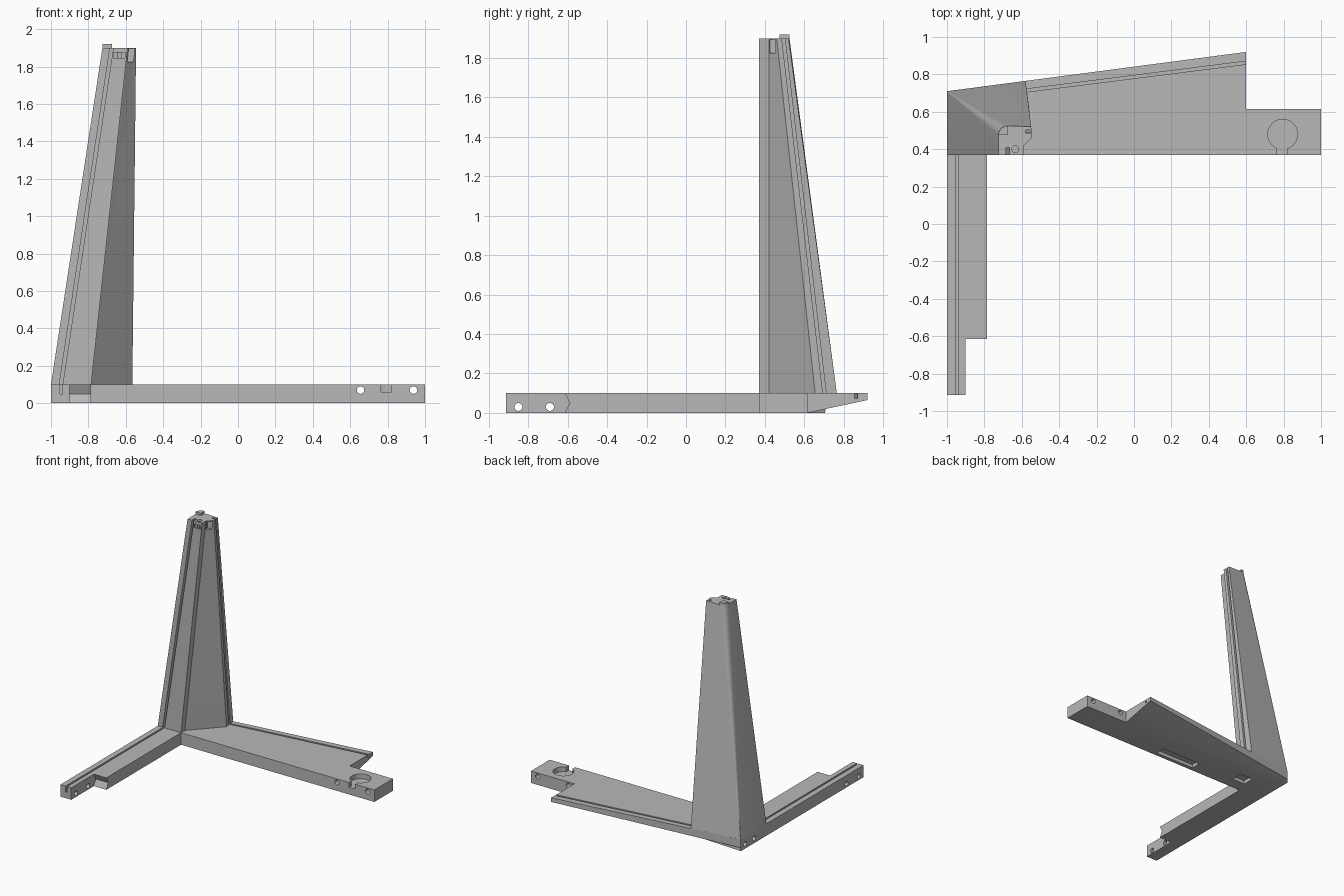
import bpy, bmesh, math
from mathutils import Vector

cube = bpy.data.objects.get("Cube")
if cube:
    bpy.data.objects.remove(cube, do_unlink=True)

grey = bpy.data.materials.new("plain grey")
grey.use_nodes = True
tone = (0.48, 0.48, 0.48, 1)
grey.diffuse_color = tone
grey.node_tree.nodes["Principled BSDF"].inputs["Base Color"].default_value = tone


def loft(name, rings):
    """Closed solid through rings that share a point count."""
    bm = bmesh.new()
    loops = [[bm.verts.new(p) for p in ring] for ring in rings]
    n = len(loops[0])
    for a, b in zip(loops, loops[1:]):
        for i in range(n):
            j = (i + 1) % n
            bm.faces.new((a[i], a[j], b[j], b[i]))
    bm.faces.new(loops[0])
    bm.faces.new(loops[-1])
    bmesh.ops.recalc_face_normals(bm, faces=bm.faces[:])
    mesh = bpy.data.meshes.new(name)
    bm.to_mesh(mesh)
    bm.free()
    mesh.materials.append(grey)
    obj = bpy.data.objects.new(name, mesh)
    bpy.context.collection.objects.link(obj)
    return obj


def rect(x0, x1, y0, y1, z):
    return [(x0, y0, z), (x1, y0, z), (x1, y1, z), (x0, y1, z)]


def box(x, y, z, name="cutter"):
    return loft(name, [rect(*x, *y, h) for h in z])


def rod(start, end, r):
    """Round cutter between two points."""
    a, b = Vector(start), Vector(end)
    turn = (b - a).to_track_quat("Z", "Y")
    ring = [turn @ Vector((r * math.cos(t), r * math.sin(t), 0))
            for t in (math.tau * i / 24 for i in range(24))]
    return loft("cutter", [[c + p for p in ring] for c in (a, b)])


def cut(obj, cutters):
    """Subtract the cutters one after another and remove them."""
    bpy.context.view_layer.objects.active = obj
    for c in cutters:
        c.hide_render = True
        mod = obj.modifiers.new("cut", "BOOLEAN")
        mod.operation, mod.solver, mod.object = "DIFFERENCE", "EXACT", c
        bpy.ops.object.modifier_apply(modifier=mod.name)
        bpy.data.objects.remove(c, do_unlink=True)


def smooth(obj):
    bpy.ops.object.select_all(action="DESELECT")
    obj.select_set(True)
    bpy.context.view_layer.objects.active = obj
    bpy.ops.object.shade_smooth_by_angle(angle=math.radians(30))


# Long foot with an undercut flange along its back edge
TOP, FRONT = 0.1, 0.37


def foot_ring(x, back, lip, keel):
    return [(x, FRONT, 0), (x, FRONT, TOP), (x, back, TOP), (x, back, lip), (x, keel, 0)]


long_foot = loft("long_foot", [foot_ring(-1, 0.71, 0.03, 0.705),
                               foot_ring(0.6, 0.92, 0.065, 0.615),
                               foot_ring(1, 0.972, 0.07, 0.615)])
cut(long_foot, [
    box((0.6, 1.2), (0.615, 1.2), (-0.1, 0.2)),                # step at the end
    loft("cutter", [[(x, y - 0.008, 0.072), (x, y + 0.008, 0.072),
                     (x, y + 0.008, 0.2), (x, y - 0.008, 0.2)]
                    for x, y in ((-0.58, 0.713), (0.7, 0.875))]),  # flange groove
    rod((0.795, 0.48, 0.06), (0.795, 0.48, 0.2), 0.08),        # round pocket
    box((0.765, 0.822), (0.3, 0.43), (0.06, 0.2)),             # pocket mouth
    rod((0.655, 0.3, 0.07), (0.655, 0.8, 0.07), 0.02),         # cross holes
    rod((0.938, 0.3, 0.07), (0.938, 0.8, 0.07), 0.02),
    box((-0.27, 0.1), (0.4, 0.485), (-0.1, 0.03)),             # underside recesses
    box((-0.75, -0.63), (0.47, 0.57), (-0.1, 0.03)),
    rod((-1.1, 0.53, 0.04), (-0.93, 0.53, 0.04), 0.02),        # blind side holes
    rod((-1.1, 0.65, 0.04), (-0.93, 0.65, 0.04), 0.02),
])
smooth(long_foot)

# Short foot with a narrow tongue and a v-shaped shoulder
short_foot = box((-1, -0.785), (-0.913, FRONT), (0, TOP), "short_foot")
shoulder = [(-1.2, -0.05), (-0.64, -0.05), (-0.59, 0.05), (-0.64, 0.15), (-1.2, 0.15)]
cut(short_foot, [
    loft("cutter", [[(x, y, z) for y, z in shoulder] for x in (-0.9, -0.7)]),
    box((-0.953, -0.939), (-1.1, FRONT + 0.1), (0.05, 0.2)),   # top groove
    rod((-1.1, -0.85, 0.03), (-0.7, -0.85, 0.03), 0.02),       # cross holes
    rod((-1.1, -0.69, 0.03), (-0.7, -0.69, 0.03), 0.02),
])
smooth(short_foot)


# Tapered corner post with a slanted inner panel and a rounded back corner
def post_ring(z, left, right, panel, end, back, corner, r):
    ring = [(left, FRONT), (right, FRONT), (right, 0.42), panel, end, (end[0] - r, back)]
    arc = [math.radians(90 + 15 * i) for i in range(7)]
    ring[5:] = [(left + r + r * math.cos(t), corner - r + r * math.sin(t)) for t in arc]
    return [(x, y, z) for x, y in ring]


HEAD = 1.9
post = loft("corner_post", [
    post_ring(TOP, -1, -0.785, (-0.565, 0.655), (-0.58, 0.765), 0.765, 0.71, 0.003),
    post_ring(HEAD, -0.725, -0.59, (-0.545, 0.46), (-0.55, 0.52), 0.52, 0.525, 0.05)])
cut(post, [
    # front groove
    loft("cutter", [rect(x - 0.009, x + 0.009, 0.3, 0.41, z)
                    for x, z in ((-0.954, 0.05), (-0.668, 1.95))]),
    # groove in the end of the back wall
    loft("cutter", [rect(x, -0.4, y - 0.008, y + 0.008, z)
                    for x, y, z in ((-0.615, 0.708, 0.05), (-0.58, 0.488, 1.95))]),
    rod((-0.635, 0.4, 1.83), (-0.635, 0.4, 2), 0.018),         # hole in the head
    box((-0.665, -0.605), (0.3, 0.385), (1.845, 1.875)),       # front slot
    box((-0.6, -0.5), (0.425, 0.455), (1.825, HEAD - 0.005)),  # side slot
])
smooth(post)

# Small rounded cap on the back corner of the head
turns = [math.radians(90 + 15 * i) for i in range(7)]
outline = [(-0.675, 0.475)] + [(-0.675 + 0.05 * math.cos(t), 0.475 + 0.05 * math.sin(t))
                               for t in turns]
smooth(loft("head_cap", [[(x, y, z) for x, y in outline] for z in (HEAD, 1.92)]))
